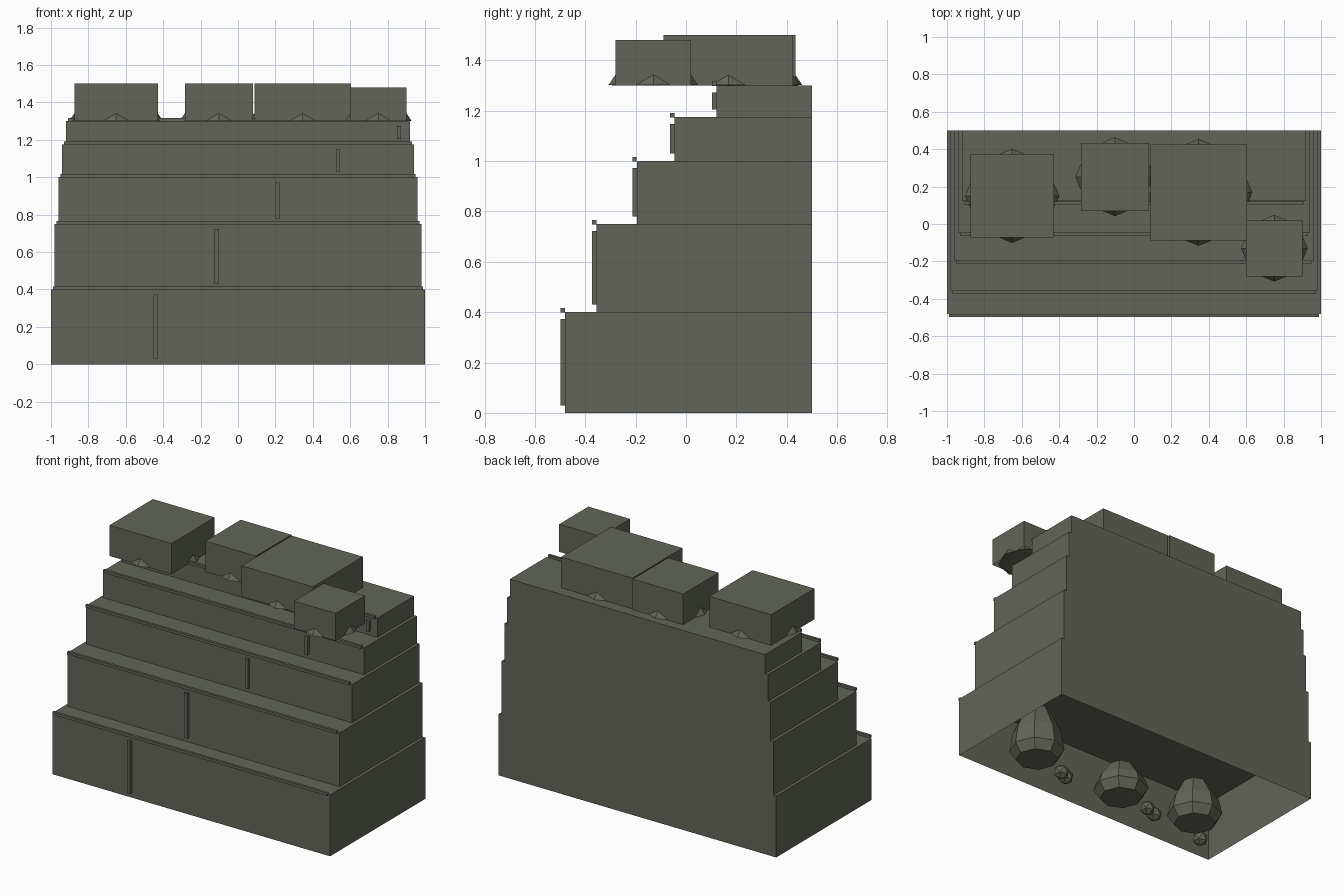
import bpy, bmesh, math, random
from mathutils import Vector, Matrix

random.seed(4)
cube = bpy.data.objects.get("Cube")
if cube:
    bpy.data.objects.remove(cube, do_unlink=True)

stone = bpy.data.materials.new("mossy_grey_stone")
stone.use_nodes = True
colour = (0.122, 0.13, 0.1, 1)
stone.diffuse_color = colour
bsdf = stone.node_tree.nodes["Principled BSDF"]
bsdf.inputs["Base Color"].default_value = colour
bsdf.inputs["Roughness"].default_value = 0.9


def finish(name, bm):
    mesh = bpy.data.meshes.new(name)
    bm.to_mesh(mesh)
    bm.free()
    mesh.materials.append(stone)
    obj = bpy.data.objects.new(name, mesh)
    bpy.context.collection.objects.link(obj)
    return obj


def box(name, x, y, z, open_bottom=False):
    bm = bmesh.new()
    bmesh.ops.create_cube(bm, size=1)
    for v in bm.verts:
        v.co = Vector([a + (b - a) * (c + 0.5) for (a, b), c in zip((x, y, z), v.co)])
    if open_bottom:
        bm.normal_update()
        down = [f for f in bm.faces if f.normal.z < -0.9]
        bmesh.ops.delete(bm, geom=down, context='FACES_ONLY')
    return finish(name, bm)


def boulder(name, x, y, z, profile, rubble):
    """Eight-sided bell of stone with small chunks bedded in its underside."""
    bm = bmesh.new()
    rings = []
    for r, h in profile:
        rings.append([bm.verts.new((x + r * math.cos(k * math.pi / 4),
                                    y + r * math.sin(k * math.pi / 4), z + h))
                      for k in range(8)])
    for low, high in zip(rings, rings[1:]):
        for k in range(8):
            n = (k + 1) % 8
            bm.faces.new((low[k], low[n], high[n], high[k]))
    bm.faces.new(rings[-1])
    bm.faces.new(rings[0][::-1])
    reach = profile[0][0]
    for k in range(rubble):
        a = k * math.tau / rubble
        s = reach * random.uniform(0.22, 0.32)
        spot = Vector((x + reach * 0.6 * math.cos(a), y + reach * 0.6 * math.sin(a), z + s * 0.7))
        bmesh.ops.create_icosphere(bm, subdivisions=1, radius=s,
                                   matrix=Matrix.Translation(spot) @ Matrix.Diagonal((1, 1, 0.75, 1)))
    return finish(name, bm)


# Stepped terraces: half width, front y, top z, crack x
tiers = [(1.0, -0.48, 0.4, -0.44), (0.98, -0.355, 0.75, -0.115),
         (0.96, -0.195, 1.0, 0.21), (0.94, -0.045, 1.175, 0.535),
         (0.92, 0.122, 1.3, 0.86)]
floor = 0
for i, (w, front, top, crack) in enumerate(tiers, 1):
    box(f"terrace_{i}", (-w, w), (front, 0.5), (floor, top), open_bottom=i == 1)
    # Thin lip along the front edge and a raised seam on the face
    box(f"edge_lip_{i}", (0.01 - w, w - 0.01), (front - 0.018, front - 0.001), (top - 0.002, top + 0.016))
    box(f"face_seam_{i}", (crack - 0.011, crack + 0.011), (front - 0.018, front + 0.001),
        (floor + 0.03, top - 0.027))
    floor = top

# Blocks on the summit, each a shell over a boulder that bulges at its foot
blocks = [(-0.652, 0.15, 0.223, 1.5), (-0.102, 0.252, 0.182, 1.5),
          (0.346, 0.168, 0.257, 1.5), (0.75, -0.13, 0.15, 1.48)]
for i, (x, y, h, top) in enumerate(blocks, 1):
    box(f"summit_block_{i}", (x - h, x + h), (y - h, y + h), (1.3, top), open_bottom=True)
    foot = h + 0.028
    boulder(f"summit_boulder_{i}", x, y, 1.3,
            [(foot * 0.85, 0), (foot, 0.002), (h * 0.99, 0.045), (h * 0.8, 0.11), (h * 0.45, 0.16)], 0)

# Boulders resting in the hollow base
for i, (x, y, h) in enumerate([(0.57, -0.25, 0.34), (-0.13, -0.28, 0.22), (-0.68, -0.23, 0.28)], 1):
    boulder(f"base_boulder_{i}", x, y, 0.03,
            [(0.13, 0), (0.17, 0.06), (0.15, h * 0.55), (0.08, h)], 7)

# Loose pebbles between them
bm = bmesh.new()
for x, y in [(0.33, -0.3), (0.27, -0.33), (-0.36, -0.3), (-0.44, -0.33), (-0.85, -0.38)]:
    bmesh.ops.create_icosphere(bm, subdivisions=1, radius=0.05,
                               matrix=Matrix.Translation((x, y, 0.05)))
finish("loose_pebbles", bm)
